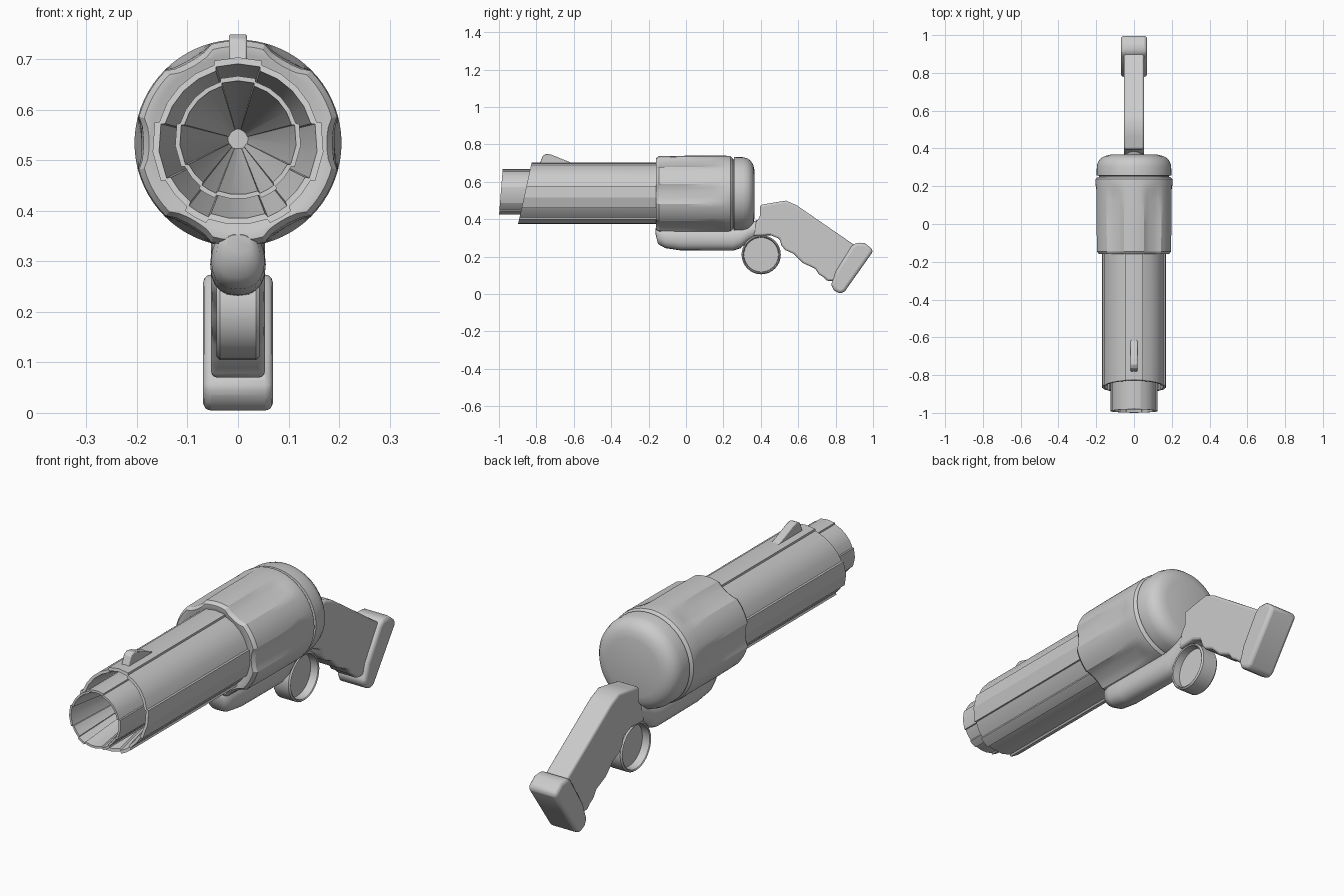
import bpy, bmesh
from math import sin, cos, pi, radians, copysign

if "Cube" in bpy.data.objects:
    bpy.data.objects.remove(bpy.data.objects["Cube"])

CZ = 0.534  # height of the barrel axis


def make(name, bm, bevel=0.0, segments=2, angle=30):
    bmesh.ops.recalc_face_normals(bm, faces=bm.faces)
    me = bpy.data.meshes.new(name)
    bm.to_mesh(me)
    bm.free()
    ob = bpy.data.objects.new(name, me)
    bpy.context.collection.objects.link(ob)
    if bevel:
        m = ob.modifiers.new("bevel", 'BEVEL')
        m.width, m.segments = bevel, segments
        m.limit_method, m.angle_limit = 'ANGLE', radians(35)
    bpy.ops.object.select_all(action='DESELECT')
    ob.select_set(True)
    bpy.context.view_layer.objects.active = ob
    bpy.ops.object.shade_smooth_by_angle(angle=radians(angle))
    return ob


def loft(name, rings, caps=True, **kw):
    """Skin a list of equally long point rings."""
    bm = bmesh.new()
    rows = [[bm.verts.new(p) for p in ring] for ring in rings]
    n = len(rows[0])
    for a, b in zip(rows, rows[1:]):
        for i in range(n):
            j = (i + 1) % n
            bm.faces.new((a[i], a[j], b[j], b[i]))
    if caps:
        bm.faces.new(rows[0])
        bm.faces.new(rows[-1])
    return make(name, bm, **kw)


def side_plate(name, outline, half, **kw):
    """Extrude a side (y, z) outline symmetrically about x = 0."""
    bm = bmesh.new()
    f = bm.faces.new([bm.verts.new((-half, y, z)) for y, z in outline])
    ext = bmesh.ops.extrude_face_region(bm, geom=[f])
    verts = [v for v in ext["geom"] if isinstance(v, bmesh.types.BMVert)]
    bmesh.ops.translate(bm, vec=(2 * half, 0, 0), verts=verts)
    return make(name, bm, **kw)


def turned(name, profile, n=48, **kw):
    """Revolve (y, radius) rows about the barrel axis."""
    return loft(name, [[(r * cos(2 * pi * i / n), y, CZ + r * sin(2 * pi * i / n))
                        for i in range(n)] for y, r in profile], **kw)


# Ribbed barrels: raised ribs given as (centre angle, half width)
RIBS = [(90, 17), (186, 21), (240, 9), (300, 9), (354, 21)]


def rib_section():
    pts = []
    for k, (c, h) in enumerate(RIBS):
        pts += [(c - h, 0.95), (c - h + 1, 1), (c, 1.0), (c + h - 1, 1), (c + h, 0.95)]
        nc, nh = RIBS[(k + 1) % 5]
        a, b = c + h, (nc - nh) + (360 if k == 4 else 0)
        steps = max(1, round((b - a) / 16))
        pts += [(a + (b - a) * s / steps, 0.95) for s in range(1, steps)]
    return [(radians(a), r) for a, r in pts]


def barrel(name, radius, zc, y_top, y_bottom, y_back, tip):
    sec = rib_section()

    def ring(scale, y=None):
        out = []
        for a, r in sec:
            x, dz = radius * r * scale * cos(a), radius * r * scale * sin(a)
            slant = (y_top + y_bottom) / 2 + (y_top - y_bottom) / 2 * dz / radius
            out.append((x, slant if y is None else y, zc + dz))
        return out
    # outer wall, slanted lip, then a funnel-shaped bore
    loft(name, [ring(1, y_back), ring(1), ring(0.925), ring(0.02 / radius, tip)], angle=20)


barrel("barrel_sleeve", 0.17, CZ, -0.825, -0.90, -0.13, -0.2)
barrel("inner_muzzle", 0.125, 0.542, -0.98, -1.0, -0.3, -0.32)

# Fluted drum: six shallow flutes open at the front
N = 72
drum = []
for y, r, depth in [(-0.155, 0.165, 0), (-0.16, 0.175, 0), (-0.16, 0.192, 0.016),
                    (-0.145, 0.203, 0.016), (0.0, 0.205, 0.014), (0.13, 0.205, 0.012),
                    (0.18, 0.205, 0.006), (0.215, 0.205, 0), (0.238, 0.203, 0),
                    (0.25, 0.190, 0)]:
    ring = []
    for i in range(N):
        t = 2 * pi * i / N
        q = r - depth * max(0, cos(6 * t)) ** 0.6
        ring.append((q * cos(t), y, CZ + q * sin(t)))
    drum.append(ring)
loft("drum", drum)

# Domed rear cap with a groove before it
turned("rear_cap", [(0.23, 0.185), (0.255, 0.185), (0.257, 0.198), (0.305, 0.197),
                    (0.33, 0.19), (0.348, 0.176), (0.36, 0.155), (0.367, 0.125)], angle=40)

# Rounded frame under the drum, running into the grip
frame = []
for y, z, w, h in [(-0.162, 0.335, 0.025, 0.018), (-0.15, 0.312, 0.043, 0.045),
                   (-0.11, 0.302, 0.053, 0.057), (-0.03, 0.295, 0.055, 0.062),
                   (0.25, 0.293, 0.055, 0.062), (0.29, 0.302, 0.054, 0.058),
                   (0.33, 0.325, 0.051, 0.048), (0.38, 0.35, 0.05, 0.045),
                   (0.46, 0.365, 0.045, 0.05)]:
    ring = []
    for i in range(20):
        c, s = cos(2 * pi * i / 20), sin(2 * pi * i / 20)
        ring.append((w * copysign(abs(c) ** 0.8, c), y, z + h * copysign(abs(s) ** 0.9, s)))
    frame.append(ring)
loft("under_frame", frame, angle=50)

# Grip with finger grooves, and butt plate
side_plate("grip", [(0.36, 0.31), (0.375, 0.385), (0.395, 0.41), (0.395, 0.475),
                    (0.46, 0.487), (0.535, 0.499), (0.59, 0.475), (0.91, 0.255),
                    (0.80, 0.07), (0.755, 0.07), (0.735, 0.09), (0.71, 0.105),
                    (0.69, 0.135), (0.665, 0.147), (0.625, 0.165), (0.60, 0.19),
                    (0.575, 0.215), (0.53, 0.235), (0.51, 0.26), (0.50, 0.295),
                    (0.45, 0.315)], 0.053, bevel=0.011, segments=3, angle=40)
side_plate("butt_plate", [(0.775, 0.05), (0.79, 0.02), (0.825, 0.0), (0.85, 0.015),
                          (0.995, 0.22), (1.0, 0.237), (0.955, 0.272), (0.91, 0.275),
                          (0.885, 0.255), (0.80, 0.12), (0.79, 0.085)],
           0.069, bevel=0.016, segments=3, angle=45)

# Trigger ring: rim with a recessed web on both sides
ring_rows = []
for x, r in [(0, 0.02), (0.006, 0.02), (0.006, 0.092), (0.04, 0.094), (0.043, 0.099),
             (0.036, 0.105), (-0.036, 0.105), (-0.043, 0.099), (-0.04, 0.094),
             (-0.006, 0.092), (-0.006, 0.02)][1:]:
    ring_rows.append([(x, 0.402 + r * cos(2 * pi * i / 32), 0.21 + r * sin(2 * pi * i / 32))
                      for i in range(32)])
loft("trigger_ring", ring_rows)

# Front sight
side_plate("front_sight", [(-0.785, 0.69), (-0.765, 0.74), (-0.745, 0.75),
                           (-0.72, 0.745), (-0.61, 0.70), (-0.61, 0.69)],
           0.018, bevel=0.004)
